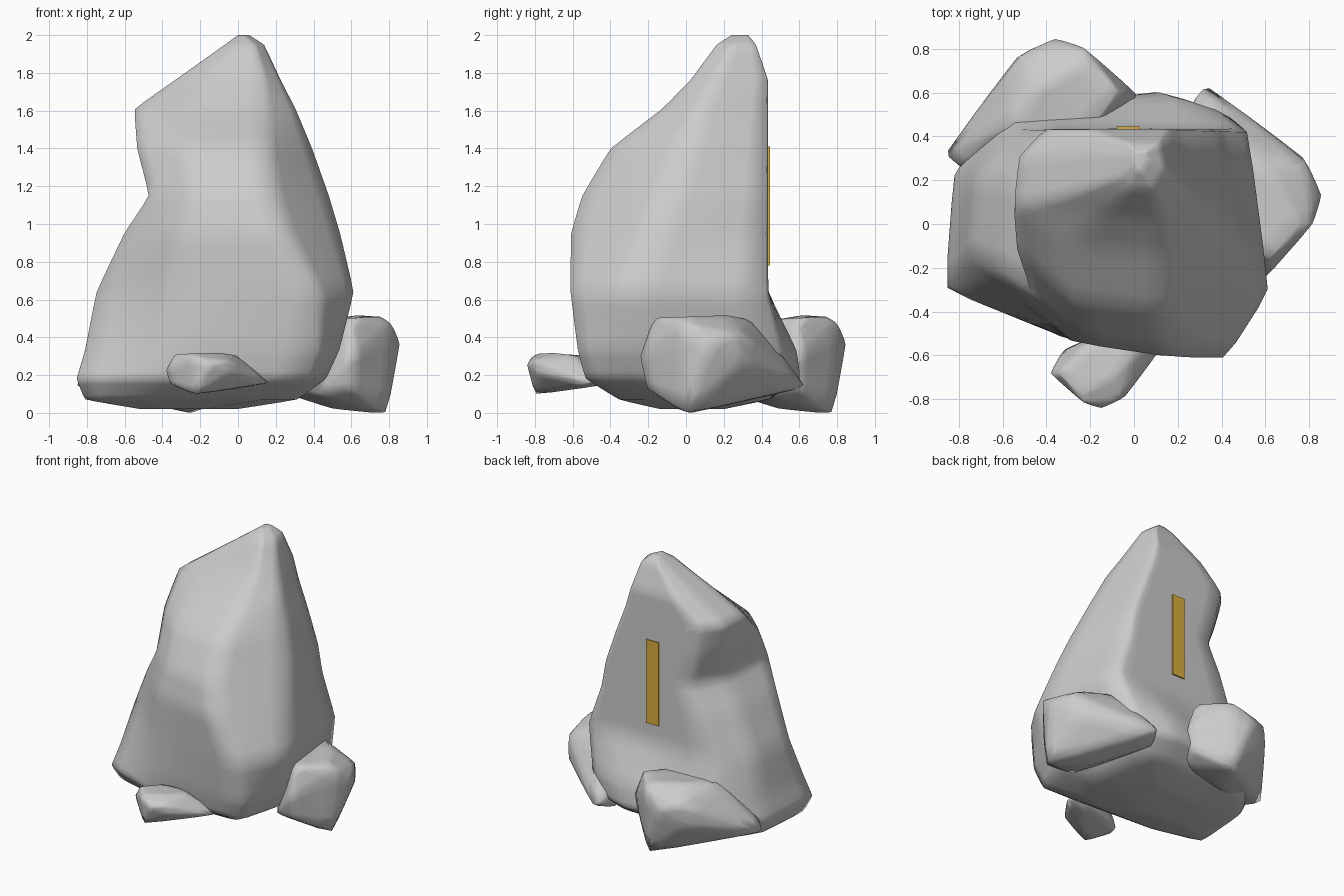
import bpy, bmesh
from math import radians
from mathutils import Matrix, Vector

if "Cube" in bpy.data.objects:
    bpy.data.objects.remove(bpy.data.objects["Cube"])


def finish(name, bm, crease):
    """Turn a faceted cage into a softly worn stone."""
    bmesh.ops.recalc_face_normals(bm, faces=bm.faces)
    layer = bm.edges.layers.float.new("crease_edge")
    for e in bm.edges:
        e[layer] = crease
    for f in bm.faces:
        f.smooth = True
    me = bpy.data.meshes.new(name)
    bm.to_mesh(me)
    bm.free()
    ob = bpy.data.objects.new(name, me)
    bpy.context.collection.objects.link(ob)
    sub = ob.modifiers.new("soften", 'SUBSURF')
    sub.levels = sub.render_levels = 2
    return ob


# Standing stone: levels of
# (z, left x, ridge x, right x, front y, left y, right y, back y, back bulge)
levels = [
    (0.02, -.52, -.18, .0, -.14, -.10, -.02, .20, 0),
    (0.07, -.82, .14, .32, -.36, -.25, -.06, .44, 0),
    (0.18, -.865, .38, .47, -.54, -.30, -.20, .51, .10),
    (0.33, -.82, .43, .54, -.58, -.26, -.28, .50, .09),
    (0.64, -.76, .42, .62, -.62, -.16, -.31, .435, .0),
    (0.95, -.61, .24, .55, -.62, -.22, -.18, .435, 0),
    (1.15, -.475, .17, .49, -.56, -.31, -.10, .435, 0),
    (1.40, -.54, .14, .40, -.41, -.12, 0, .435, 0),
    (1.61, -.555, .14, .31, -.13, .08, .06, .435, 0),
    (1.76, -.34, .14, .23, .02, .12, .14, .435, 0),
    (1.95, -.07, .09, .14, .16, .21, .25, .37, 0),
    (2.0, .0, .03, .06, .24, .28, .29, .33, 0),
]
bm = bmesh.new()
rings = []
for z, xl, xm, xr, yf, yl, yr, yb, bulge in levels:
    w = xr - xl
    back = .07 if z < .8 else .12
    pts = [(xl, yl), (xl + (xm - xl) * .38, yf + .2 * (yl - yf)), (xm, yf), (xr, yr),
           (xr - back * w, yb), (xl + .73 * w, yb + bulge),
           (xl + .17 * w, yb), (xl + .03 * w, yl + .65 * (yb - yl))]
    rings.append([bm.verts.new((x, y, z)) for x, y in pts])
for a, b in zip(rings, rings[1:]):
    for i in range(8):
        j = (i + 1) % 8
        bm.faces.new((a[i], a[j], b[j], b[i]))
bm.faces.new(rings[0])
bm.faces.new(rings[-1])
finish("standing_stone", bm, .6)

# Small boulder shape, reused three times around the base
boulder = [
    (.60, -.19, .46), (.60, -.25, .30), (.60, -.21, .13), (.42, -.15, .10),
    (.62, -.16, .505), (.76, 0, .51), (.62, .22, .52), (.46, .36, .49), (.40, 0, .49),
    (.82, 0, .47), (.86, .13, .37), (.79, .28, .42), (.77, .31, .26),
    (.79, .0, -.01), (.74, .12, .03), (.50, .10, .02), (.48, .42, .08),
    (.33, .64, .14), (.27, .57, .20), (.25, .50, .10), (.28, .2, .2), (.30, .2, .42),
]


def stone(name, angle, scale, loc):
    m = (Matrix.Translation(loc) @ Matrix.Rotation(radians(angle), 4, 'Z')
         @ Matrix.Diagonal((*scale, 1)))
    b = bmesh.new()
    for p in boulder:
        b.verts.new(m @ Vector(p))
    bmesh.ops.convex_hull(b, input=b.verts)
    junk = [v for v in b.verts if not v.link_faces]
    bmesh.ops.delete(b, geom=junk, context='VERTS')
    bmesh.ops.dissolve_limit(b, angle_limit=radians(14), verts=b.verts, edges=b.edges)
    finish(name, b, .55)


stone("right_boulder", 0, (1, 1, 1), (0, 0, 0))
stone("back_boulder", 90, (1, 1, 1), (-.23, -.01, 0))
stone("front_boulder", -90, (.62, .62, .42), (-.23, -.31, .1))

# Thin gilded strip on the flat back face
bpy.ops.mesh.primitive_cube_add(size=1, location=(-.028, .435, 1.095))
strip = bpy.context.object
strip.name = "back_strip"
strip.scale = (.105, .02, .63)
mat = bpy.data.materials.new("gilding")
mat.diffuse_color = (.70, .42, .05, 1)
mat.use_nodes = True
mat.node_tree.nodes["Principled BSDF"].inputs["Base Color"].default_value = mat.diffuse_color
strip.data.materials.append(mat)
